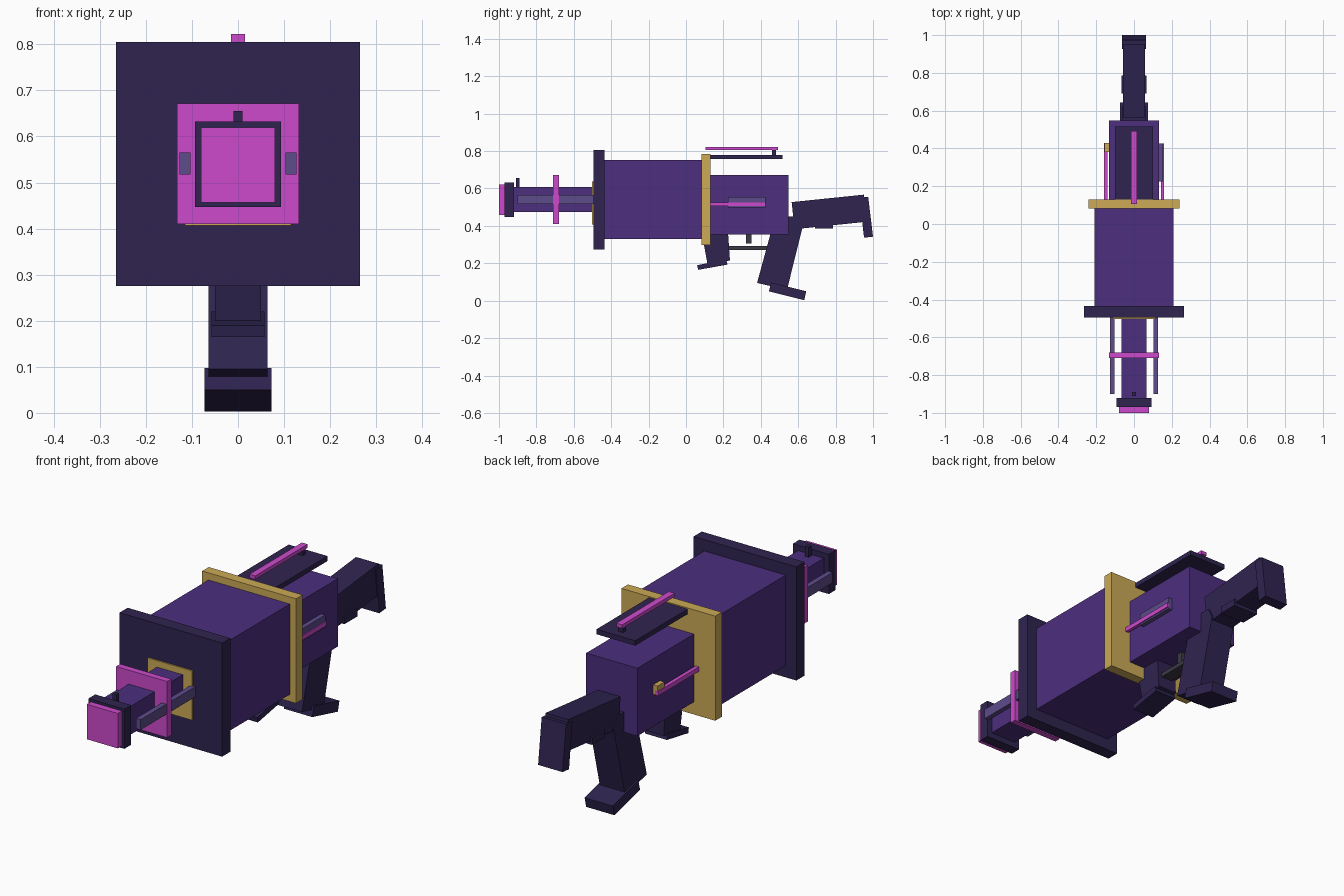
import bpy, bmesh


def srgb(r, g, b):
    return tuple(((c / 255 + 0.055) / 1.055) ** 2.4 for c in (r, g, b)) + (1,)


def material(name, *rgb):
    m = bpy.data.materials.new(name)
    m.diffuse_color = srgb(*rgb)
    return m


DARK = material("dark indigo", 47, 36, 80)
PURPLE = material("purple", 76, 46, 126)
LILAC = material("dusty lilac", 94, 76, 140)
PINK = material("magenta", 205, 74, 205)
GOLD = material("gold", 204, 170, 86)
GREY = material("charcoal", 60, 57, 68)


def slab(name, mat, x0, x1, profile):
    """Extrude a side profile of (y, z) points from x0 to x1."""
    bm = bmesh.new()
    face = bm.faces.new([bm.verts.new((x0, y, z)) for y, z in profile])
    new = bmesh.ops.extrude_face_region(bm, geom=[face])["geom"]
    verts = [v for v in new if isinstance(v, bmesh.types.BMVert)]
    bmesh.ops.translate(bm, verts=verts, vec=(x1 - x0, 0, 0))
    bmesh.ops.recalc_face_normals(bm, faces=bm.faces)
    mesh = bpy.data.meshes.new(name)
    bm.to_mesh(mesh)
    bm.free()
    mesh.materials.append(mat)
    obj = bpy.data.objects.new(name, mesh)
    bpy.context.collection.objects.link(obj)
    return obj


def box(name, mat, x0, x1, y0, y1, z0, z1):
    return slab(name, mat, x0, x1, [(y0, z0), (y1, z0), (y1, z1), (y0, z1)])


def mid(name, mat, w, y0, y1, z0, z1):
    return box(name, mat, -w, w, y0, y1, z0, z1)


# Barrel and muzzle
mid("muzzle_tip", PINK, 0.08, -1.0, -0.97, 0.457, 0.62)
mid("muzzle_collar", DARK, 0.093, -0.97, -0.92, 0.447, 0.632)
mid("front_sight", DARK, 0.01, -0.91, -0.89, 0.60, 0.655)
mid("barrel", PURPLE, 0.067, -0.92, -0.49, 0.475, 0.607)
mid("barrel_plate", PINK, 0.132, -0.71, -0.68, 0.41, 0.672)
mid("barrel_base", GOLD, 0.115, -0.502, -0.49, 0.407, 0.637)
for side, s in (("left", -1), ("right", 1)):
    box(side + "_barrel_rail", LILAC, s * 0.103, s * 0.127, -0.90, -0.49, 0.517, 0.565)

# Main housing
mid("front_flange", DARK, 0.265, -0.495, -0.435, 0.275, 0.805)
mid("housing", PURPLE, 0.21, -0.435, 0.085, 0.33, 0.752)
mid("rear_flange", GOLD, 0.242, 0.082, 0.13, 0.297, 0.785)
mid("receiver", PURPLE, 0.132, 0.13, 0.547, 0.355, 0.672)

# Top rail
mid("top_rail", DARK, 0.10, 0.11, 0.517, 0.757, 0.78)
mid("rail_post", DARK, 0.012, 0.46, 0.48, 0.78, 0.806)
mid("rail_strip", PINK, 0.015, 0.105, 0.492, 0.805, 0.822)

# Side details
box("side_port", LILAC, 0.13, 0.153, 0.225, 0.425, 0.497, 0.555)
box("right_side_strip", PINK, 0.142, 0.158, 0.125, 0.425, 0.505, 0.526)
box("left_side_strip", PINK, -0.158, -0.14, 0.125, 0.43, 0.505, 0.526)
box("side_knob", GOLD, -0.155, -0.13, 0.38, 0.43, 0.505, 0.55)

# Front grip with its foot
slab("front_grip", DARK, -0.05, 0.05,
     [(0.085, 0.36), (0.115, 0.195), (0.235, 0.215), (0.225, 0.36)])
slab("front_foot", DARK, -0.057, 0.057,
     [(0.06, 0.19), (0.065, 0.165), (0.222, 0.193), (0.215, 0.22)])

# Trigger and guard
mid("trigger_guard", GREY, 0.03, 0.22, 0.44, 0.272, 0.292)
mid("trigger", GREY, 0.013, 0.322, 0.35, 0.307, 0.36)

# Rear grip with its foot
slab("rear_grip", DARK, -0.064, 0.064,
     [(0.38, 0.095), (0.54, 0.058), (0.625, 0.40), (0.60, 0.45), (0.477, 0.45)])
slab("rear_foot", DARK, -0.073, 0.073,
     [(0.443, 0.05), (0.632, 0.003), (0.643, 0.05), (0.455, 0.097)])

# Shoulder stock
slab("stock", DARK, -0.058, 0.058,
     [(0.58, 0.382), (0.965, 0.422), (0.952, 0.567), (0.565, 0.527)])
mid("stock_underplate", DARK, 0.066, 0.69, 0.785, 0.387, 0.42)
slab("butt_pad", DARK, -0.063, 0.063,
     [(0.952, 0.337), (1.0, 0.342), (0.974, 0.555), (0.927, 0.55)])
